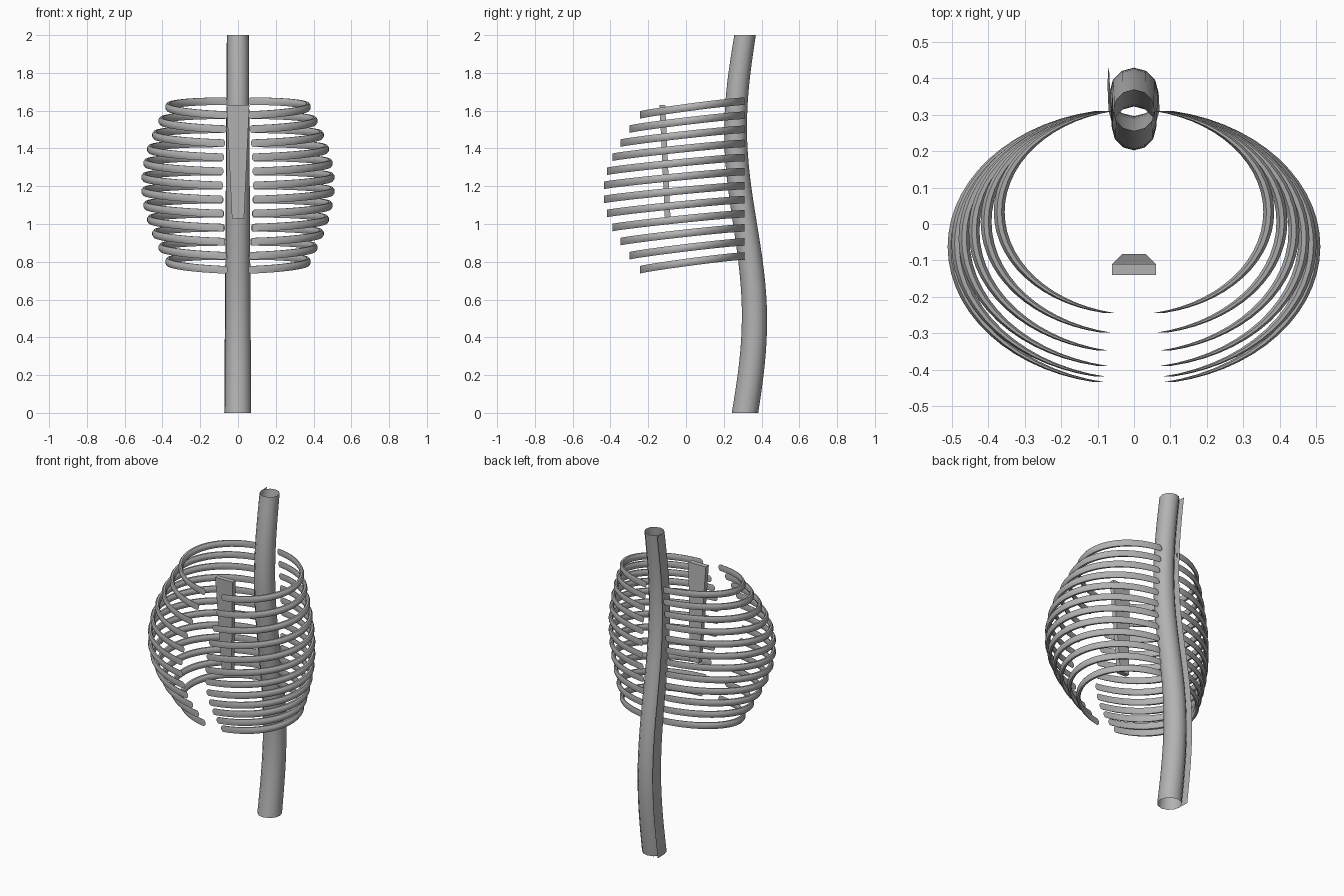
import bpy, bmesh
from math import sin, cos, pi, radians

if "Cube" in bpy.data.objects:
    bpy.data.objects.remove(bpy.data.objects["Cube"], do_unlink=True)

grey = bpy.data.materials.new("bone_grey")
grey.use_nodes = True
colour = (0.45, 0.45, 0.45, 1)
grey.diffuse_color = colour
grey.node_tree.nodes["Principled BSDF"].inputs["Base Color"].default_value = colour


def finish(name, bm, smooth=True):
    """Turn a bmesh into a named, shaded object."""
    bmesh.ops.recalc_face_normals(bm, faces=bm.faces)
    mesh = bpy.data.meshes.new(name)
    bm.to_mesh(mesh)
    bm.free()
    mesh.materials.append(grey)
    obj = bpy.data.objects.new(name, mesh)
    bpy.context.collection.objects.link(obj)
    if smooth:
        bpy.ops.object.select_all(action="DESELECT")
        obj.select_set(True)
        bpy.context.view_layer.objects.active = obj
        bpy.ops.object.shade_smooth_by_angle(angle=radians(50))
    return obj


def loft(bm, rings, closed=True, caps=False):
    """Skin a list of equal point rings."""
    loops = [[bm.verts.new(p) for p in ring] for ring in rings]
    n = len(loops[0])
    for a, b in zip(loops, loops[1:]):
        for k in range(n if closed else n - 1):
            j = (k + 1) % n
            bm.faces.new((a[k], a[j], b[j], b[k]))
    if caps:
        bm.faces.new(loops[0])
        bm.faces.new(loops[-1])


# Spine: hollow S-curved tube with a thin ridge sheet along its back right
def spine_centre(z):
    return 0.3125 + 0.05 * sin(pi * z), 0.07 - 0.0065 * z


levels = [2 * i / 32 for i in range(33)]
tube, ridge = [], []
for z in levels:
    cy, r = spine_centre(z)
    tube.append([(r * cos(k * pi / 6), cy + r * sin(k * pi / 6), z) for k in range(12)])
    ridge.append([(-r, cy, z), (-r * 1.04, cy + r, z)])
bm = bmesh.new()
loft(bm, tube)
finish("spine", bm)
bm = bmesh.new()
loft(bm, ridge, closed=False)
finish("spine_ridge", bm)

# Ribs: twelve mirrored pairs, an upright oval section slid along a half ellipse
PAIRS, STEPS, SIDES, GAP = 12, 28, 8, 0.19
section = [(0.0162 * cos((k + 0.5) * 2 * pi / SIDES), 0.0215 * sin((k + 0.5) * 2 * pi / SIDES))
           for k in range(SIDES)]
for i in range(PAIRS):
    bulge = sin(pi * i / (PAIRS - 1))
    rx = 0.37 + 0.128 * bulge
    ry = 0.282 + 0.098 * bulge
    cy = 0.31 - ry * cos(GAP)
    cz = 1.612 - 0.0745 * i
    rings = []
    for s in range(STEPS + 1):
        a = GAP + (pi - 2 * GAP) * s / STEPS
        x, y = rx * sin(a), cy + ry * cos(a)
        z = cz + 0.037 * cos(a) + 0.008 * sin(a)
        rings.append([(x + dx, y, z + dz) for dx, dz in section])
    bm = bmesh.new()
    loft(bm, rings, caps=True)
    rib = finish(f"rib_pair_{i + 1}", bm)
    rib.modifiers.new("mirror", "MIRROR").use_mirror_merge = False

# Breastbone: tapered leaning plate
bm = bmesh.new()
loft(bm, [[(-w, y, z), (w, y, z), (w, y + 0.03, z), (-w, y + 0.03, z)]
          for w, y, z in ((0.032, -0.112, 1.03), (0.06, -0.14, 1.63))], caps=True)
finish("breastbone", bm, smooth=False)
